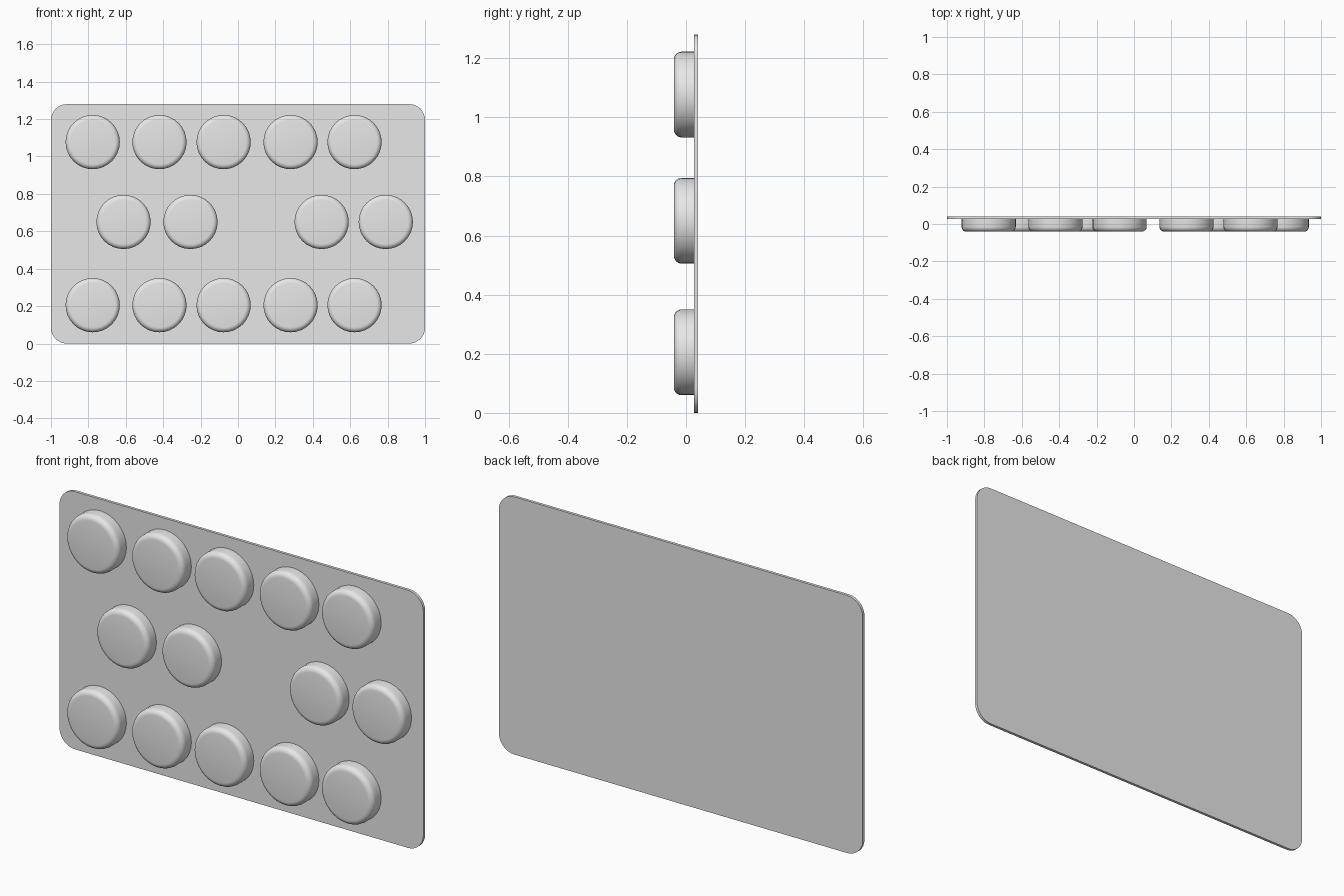
import bpy, bmesh, math
from mathutils import Matrix

cube = bpy.data.objects.get("Cube")
if cube:
    bpy.data.objects.remove(cube, do_unlink=True)

FRONT, SEAM, BACK = -0.041, 0.027, 0.041
WIDTH, HEIGHT, CORNER = 2.0, 1.28, 0.085
RADIUS, FILLET = 0.145, 0.026

grey = bpy.data.materials.new("light_grey")
grey.use_nodes = True
colour = (0.8, 0.8, 0.8, 1)
grey.diffuse_color = colour
grey.node_tree.nodes["Principled BSDF"].inputs["Base Color"].default_value = colour


def make_object(name, bm):
    bmesh.ops.recalc_face_normals(bm, faces=bm.faces)
    mesh = bpy.data.meshes.new(name)
    bm.to_mesh(mesh)
    bm.free()
    mesh.materials.append(grey)
    obj = bpy.data.objects.new(name, mesh)
    bpy.context.collection.objects.link(obj)
    bpy.ops.object.select_all(action="DESELECT")
    obj.select_set(True)
    bpy.context.view_layer.objects.active = obj
    bpy.ops.object.shade_smooth_by_angle(angle=math.radians(35))
    return obj


# Thin backing sheet with rounded corners
bm = bmesh.new()
outline = []
for quarter, (sx, sz) in enumerate([(1, 1), (-1, 1), (-1, -1), (1, -1)]):
    cx = sx * (WIDTH / 2 - CORNER)
    cz = HEIGHT / 2 + sz * (HEIGHT / 2 - CORNER)
    for step in range(9):
        a = (quarter + step / 8) * math.pi / 2
        outline.append(bm.verts.new((cx + CORNER * math.cos(a), SEAM,
                                     cz + CORNER * math.sin(a))))
sheet = bm.faces.new(outline)
extruded = bmesh.ops.extrude_face_region(bm, geom=[sheet], use_keep_orig=True)
moved = [v for v in extruded["geom"] if isinstance(v, bmesh.types.BMVert)]
bmesh.ops.translate(bm, verts=moved, vec=(0, BACK - SEAM, 0))
make_object("backing_sheet", bm)


# Round blister pocket with a filleted front rim
def pocket(name, x, z):
    bm = bmesh.new()
    depth = SEAM - FRONT
    place = Matrix.Translation((x, (FRONT + SEAM) / 2, z)) @ Matrix.Rotation(math.pi / 2, 4, "X")
    bmesh.ops.create_cone(bm, cap_ends=True, segments=32, radius1=RADIUS,
                          radius2=RADIUS, depth=depth, matrix=place)
    rim = [e for e in bm.edges if all(v.co.y < FRONT + 0.001 for v in e.verts)]
    bmesh.ops.bevel(bm, geom=rim, offset=FILLET, segments=5, profile=0.5, affect="EDGES")
    # Open where the pocket meets the sheet
    bmesh.ops.delete(bm, geom=[f for f in bm.faces
                               if all(v.co.y > SEAM - 0.001 for v in f.verts)],
                     context="FACES_ONLY")
    make_object(name, bm)


full_row = [-0.777, -0.42, -0.077, 0.281, 0.623]
gap_row = [-0.612, -0.254, 0.447, 0.79]
rows = [("lower", 0.205, full_row), ("middle", 0.65, gap_row), ("upper", 1.077, full_row)]
for label, z, centres in rows:
    for i, x in enumerate(centres, 1):
        pocket(f"{label}_pocket_{i}", x, z)
